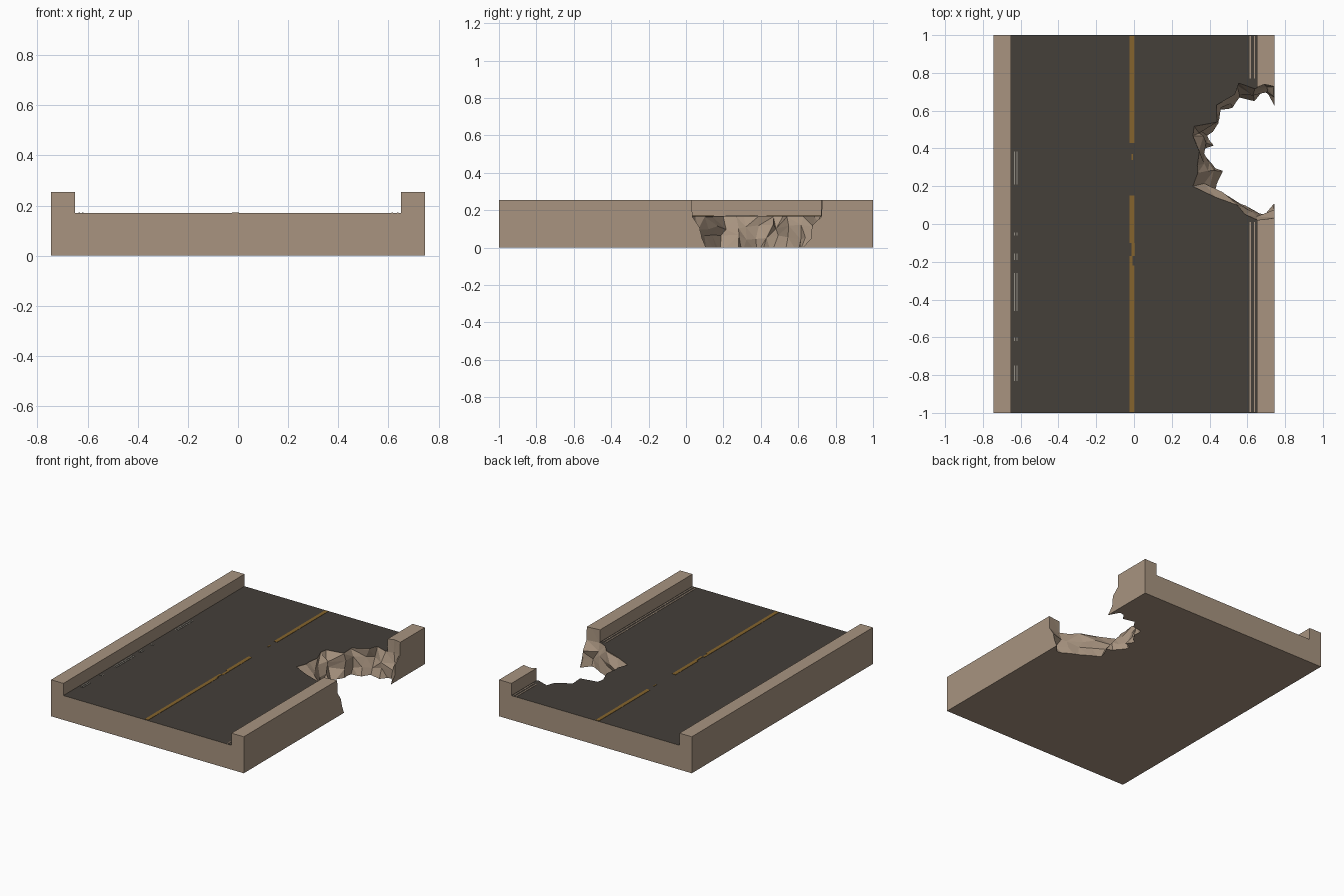
import bpy, bmesh, random

if "Cube" in bpy.data.objects:
    bpy.data.objects.remove(bpy.data.objects["Cube"])

random.seed(4)


def material(name, rgb):
    m = bpy.data.materials.new(name)
    m.diffuse_color = (*rgb, 1)
    m.use_nodes = True
    m.node_tree.nodes["Principled BSDF"].inputs["Base Color"].default_value = m.diffuse_color
    return m


CONCRETE = material("tan concrete", (0.392, 0.296, 0.216))
ASPHALT = material("dark asphalt", (0.058, 0.050, 0.041))
YELLOW = material("faded yellow paint", (0.235, 0.127, 0.026))
WHITE = material("faded white paint", (0.30, 0.28, 0.24))


def make_object(name, bm, mats):
    bmesh.ops.recalc_face_normals(bm, faces=bm.faces)
    me = bpy.data.meshes.new(name)
    bm.to_mesh(me)
    bm.free()
    for m in mats:
        me.materials.append(m)
    ob = bpy.data.objects.new(name, me)
    bpy.context.collection.objects.link(ob)
    return ob


# Road slab with a raised kerb on each side, extruded along y
W, K, ROAD, TOP = 0.745, 0.65, 0.17, 0.255
half = [(W, 0), (W, TOP), (K, TOP), (K, ROAD)]
profile = half + [(-x, z) for x, z in reversed(half)]
bm = bmesh.new()
face = bm.faces.new([bm.verts.new((x, -1, z)) for x, z in profile])
ext = bmesh.ops.extrude_face_region(bm, geom=[face], use_keep_orig=True)
for v in ext["geom"]:
    if isinstance(v, bmesh.types.BMVert):
        v.co.y = 1
for f in bm.faces:
    if all(abs(v.co.z - ROAD) < 0.001 for v in f.verts):
        f.material_index = 1
slab = make_object("road_slab", bm, [CONCRETE, ASPHALT])

# Broken bite: outline at the road surface and at the underside, lofted
upper = [(.9, .73), (.74, .73), (.69, .74), (.64, .72), (.555, .75), (.535, .69),
         (.435, .63), (.44, .54), (.315, .52), (.305, .47), (.345, .385), (.33, .31),
         (.33, .27), (.305, .20), (.43, .14), (.545, .10), (.585, .05), (.65, .02),
         (.74, .03), (.9, .03)]
lower = [(.9, .60), (.74, .61), (.69, .70), (.64, .64), (.56, .66), (.53, .61),
         (.445, .60), (.45, .53), (.40, .46), (.44, .41), (.365, .38), (.43, .30),
         (.485, .28), (.44, .185), (.48, .165), (.57, .11), (.64, .07), (.69, .06),
         (.74, .115), (.9, .13)]
levels = [(0.30, 0, 0), (0.165, 0.05, 0), (0.11, 0.35, 0.022), (0.055, 0.7, 0.022), (-0.03, 1.05, 0)]
bm = bmesh.new()
rings = []
for z, t, jit in levels:
    ring = []
    for (ax, ay), (bx, by) in zip(upper, lower):
        dx, dy, dz = (random.uniform(-jit, jit) for _ in range(3))
        if ax > 0.8:
            dx = 0
        ring.append(bm.verts.new((ax + (bx - ax) * t + dx, ay + (by - ay) * t + dy, z + dz * 0.7)))
    rings.append(ring)
n = len(upper)
for a, b in zip(rings, rings[1:]):
    for i in range(n):
        j = (i + 1) % n
        bm.faces.new((a[i], a[j], b[j], b[i]))
bm.faces.new(rings[0])
bm.faces.new(rings[-1])
bmesh.ops.triangulate(bm, faces=bm.faces)
cutter = make_object("break_cutter", bm, [CONCRETE])
cutter.hide_render = True

mod = slab.modifiers.new("broken_edge", 'BOOLEAN')
mod.operation = 'DIFFERENCE'
mod.solver = 'EXACT'
mod.use_self = True
mod.object = cutter
bpy.context.view_layer.objects.active = slab
slab.select_set(True)
bpy.ops.object.modifier_apply(modifier=mod.name)
bpy.data.objects.remove(cutter)


# Worn paint stripes as thin plates on the road
def stripes(name, mat, plates):
    bm = bmesh.new()
    for x0, x1, y0, y1 in plates:
        vs = bmesh.ops.create_cube(bm, size=1)["verts"]
        for v in vs:
            v.co.x = x0 if v.co.x < 0 else x1
            v.co.y = y0 if v.co.y < 0 else y1
            v.co.z = ROAD - 0.002 if v.co.z < 0 else ROAD + 0.002
    return make_object(name, bm, [mat])


stripes("centre_line", YELLOW, [
    (-.024, .002, -.995, -.22), (-.024, -.008, -.22, -.17), (-.012, .004, -.17, -.10),
    (-.024, .002, -.10, .15), (-.012, -.004, .34, .37), (-.024, .002, .43, .53),
    (-.024, .002, .53, .995)])
stripes("left_edge_line", WHITE, [
    (x, x + .006, a, b) for x in (-.636, -.622)
    for a, b in ((.21, .385), (-.06, -.045), (-.19, -.155), (-.46, -.26), (-.62, -.6), (-.83, -.75))])
stripes("right_edge_line", CONCRETE, [
    (x, x + .007, a, b) for x in (.612, .634) for a, b in ((-.995, .01), (.77, .995))])
